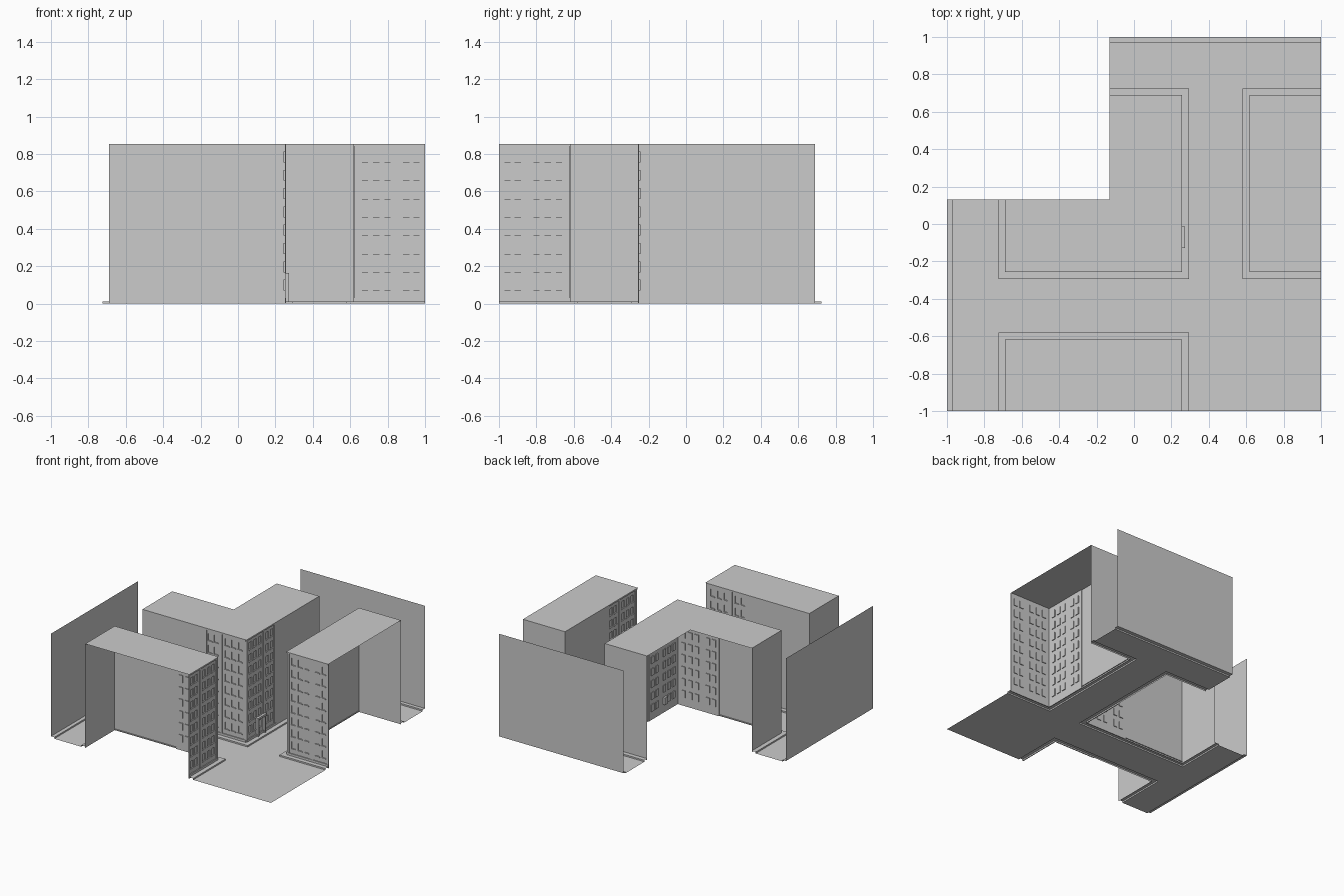
import bpy, bmesh
from mathutils import Vector as V

if "Cube" in bpy.data.objects:
    bpy.data.objects.remove(bpy.data.objects["Cube"])

H = 0.855          # building height
CURB = 0.012       # pavement height
INSET = 0.007      # detailed walls sit behind the roof edge
DETAIL = 0.383     # length of each detailed facade
CUT = 0.13         # edge of the missing quarter
Z = V((0, 0, 1))


def quad(bm, pts, normal):
    pts = [V(p) for p in pts]
    if (pts[1] - pts[0]).cross(pts[2] - pts[0]).dot(normal) < 0:
        pts.reverse()
    bm.faces.new([bm.verts.new(p) for p in pts])


def finish(bm, name):
    bmesh.ops.remove_doubles(bm, verts=bm.verts, dist=1e-5)
    mesh = bpy.data.meshes.new(name)
    bm.to_mesh(mesh)
    bm.free()
    ob = bpy.data.objects.new(name, mesh)
    bpy.context.collection.objects.link(ob)
    return ob


def panel(bm, p, q, z0, z1, n):
    p, q = V((*p, 0)), V((*q, 0))
    quad(bm, [p + Z * z0, q + Z * z0, q + Z * z1, p + Z * z1], n)


def flip(p):
    # reflection across the diagonal of the street plan
    return (-p[1], -p[0])


def facade(name, corner, u, n, door=False):
    """Windowed wall starting at the corner, running along u and facing n."""
    o, u, n = V((*corner, 0)), V((*u, 0)), V((*n, 0))
    bm = bmesh.new()

    def P(a, z, d):
        return o + u * a + Z * z + n * d

    def box(a0, a1, z0, z1, d0, d1):
        quad(bm, [P(a0, z0, d1), P(a1, z0, d1), P(a1, z1, d1), P(a0, z1, d1)], n)
        for a, s in ((a0, -1), (a1, 1)):
            quad(bm, [P(a, z0, d0), P(a, z0, d1), P(a, z1, d1), P(a, z1, d0)], u * s)
        for z, s in ((z0, -1), (z1, 1)):
            quad(bm, [P(a0, z, d0), P(a1, z, d0), P(a1, z, d1), P(a0, z, d1)], Z * s)

    # wall grid with recessed windows
    wins = [0.045, 0.105, 0.165, 0.265, 0.32]
    us, zs = [INSET], [0.0]
    for a in wins:
        us += [a, a + 0.034]
    us.append(DETAIL)
    for i in range(8):
        zs += [0.07 + 0.098 * i, 0.128 + 0.098 * i]
    zs.append(H)
    for i in range(len(us) - 1):
        for j in range(len(zs) - 1):
            a0, a1, z0, z1 = us[i], us[i + 1], zs[j], zs[j + 1]
            if i % 2 and j % 2:
                if door and j == 1 and i in (5,):
                    box(a0, a1, z0, z1, -INSET, -INSET - 0.02)
                else:
                    box(a0, a1, z0, z1, -INSET, -INSET - 0.006)
                box(a0 - 0.004, a1 + 0.004, z0 - 0.006, z0, -INSET, -INSET + 0.004)
            else:
                quad(bm, [P(a0, z0, -INSET), P(a1, z0, -INSET),
                          P(a1, z1, -INSET), P(a0, z1, -INSET)], n)
    # pilasters, base and cornice
    for a0, a1 in ((INSET, 0.026), (0.222, 0.242), (0.364, DETAIL)):
        box(a0, a1, 0.03, H - 0.012, -INSET, -0.002)
    box(INSET, DETAIL, 0, 0.03, -INSET, 0)
    box(INSET, DETAIL, H - 0.012, H, -INSET, 0)
    # entrance porch
    if door:
        for a0 in (0.135, 0.225):
            box(a0, a0 + 0.014, CURB, 0.15, -INSET, 0.012)
        box(0.13, 0.244, 0.15, 0.165, -INSET, 0.016)
    finish(bm, name)


# central building: roof and plain walls on both sides of the diagonal
bm = bmesh.new()
A, B, F = 0.257, 0.617, 0.689
for r in ((-F, -CUT, -A, CUT), (-CUT, A, -A, CUT), (-CUT, A, CUT, F)):
    quad(bm, [(r[0], r[2], H), (r[1], r[2], H), (r[1], r[3], H), (r[0], r[3], H)], Z)
panel(bm, (-F, -A), (A - DETAIL, -A), 0, H, V((0, -1, 0)))
panel(bm, (A, F), (A, DETAIL - A), 0, H, V((1, 0, 0)))
panel(bm, (-F, -A), (-F, CUT), 0, H, V((-1, 0, 0)))
panel(bm, (A, F), (-CUT, F), 0, H, V((0, 1, 0)))
finish(bm, "central_building_shell")
facade("central_front_facade", (A, -A), (-1, 0), (0, -1))
facade("central_side_facade", (A, -A), (0, 1), (1, 0), door=True)

# right block and its reflection, the front block
for label, m in (("right", lambda p: p), ("front", flip)):
    bm = bmesh.new()
    c = [m(p) for p in ((B, -A), (1, -A), (1, F), (B, F))]
    quad(bm, [(*p, H) for p in c], Z)
    panel(bm, m((B, DETAIL - A)), c[3], 0, H, V((*m((-1, 0)), 0)))
    panel(bm, c[3], c[2], 0, H, V((*m((0, 1)), 0)))
    finish(bm, label + "_block_shell")
    facade(label + "_block_facade_a", c[0], m((1, 0)), m((0, -1)))
    facade(label + "_block_facade_b", c[0], m((0, 1)), m((-1, 0)))


# pavements with curbs
def pavement(name, inner, outer):
    bm = bmesh.new()
    mid = sum((V(p) for p in inner), V((0, 0))) / len(inner)
    for i in range(len(inner) - 1):
        a, b, c, d = inner[i], inner[i + 1], outer[i + 1], outer[i]
        quad(bm, [(*p, CURB) for p in (a, b, c, d)], Z)
        out = (V(d) + V(c) - V(a) - V(b)) / 2
        panel(bm, d, c, 0, CURB, V((*out, 0)))
    finish(bm, name)


W = 0.036
A2, B2, F2 = A + W, B - W, F + W
i = INSET
pavement("central_pavement",
         [(-F, CUT), (-F, -A + i), (A - i, -A + i), (A - i, F), (-CUT, F)],
         [(-F2, CUT), (-F2, -A2), (A2, -A2), (A2, F2), (-CUT, F2)])
inner = [(1, -A + i), (B + i, -A + i), (B + i, F), (1, F)]
outer = [(1, -A2), (B2, -A2), (B2, F2), (1, F2)]
pavement("right_pavement", inner, outer)
pavement("front_pavement", [flip(p) for p in inner], [flip(p) for p in outer])
back_in, back_out = [(-CUT, 1), (1, 1)], [(-CUT, 0.97), (1, 0.97)]
pavement("back_pavement", back_in, back_out)
pavement("left_pavement", [flip(p) for p in back_in], [flip(p) for p in back_out])

# street surface
bm = bmesh.new()
for x0, x1, y0, y1 in ((-0.97, -F2, -1, CUT), (-F2, A2, -B2, -A2), (A2, 1, -1, -A2),
                       (A2, B2, -A2, F2), (-CUT, 1, F2, 0.97)):
    quad(bm, [(x0, y0, 0), (x1, y0, 0), (x1, y1, 0), (x0, y1, 0)], Z)
finish(bm, "street")

# flat backdrop walls across the outer streets
for name, p, q, n in (("back_wall", (-CUT, 1), (1, 1), (0, -1, 0)),
                      ("left_wall", (-1, -1), (-1, CUT), (1, 0, 0))):
    bm = bmesh.new()
    panel(bm, p, q, CURB, H, V(n))
    finish(bm, name)
